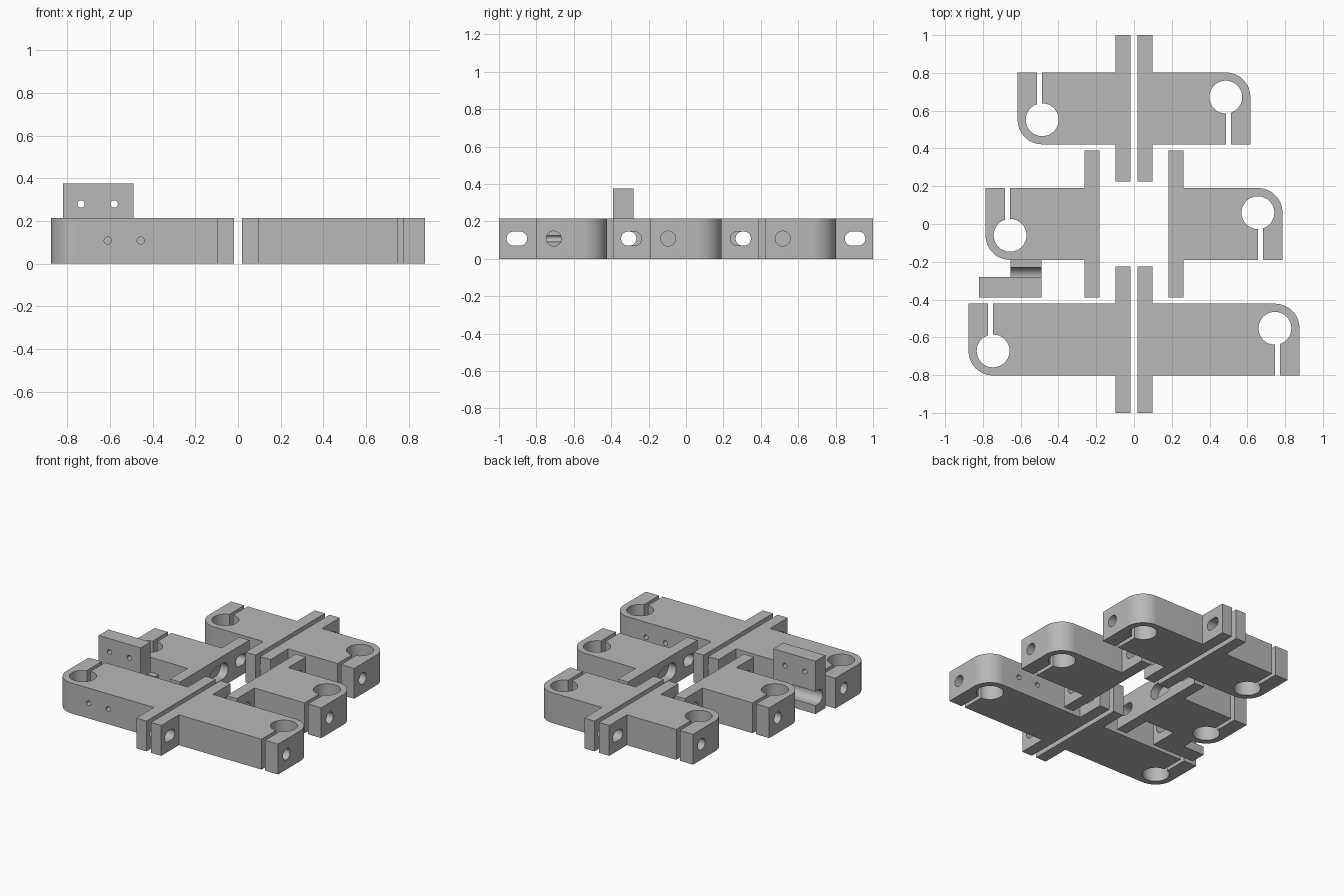
import bpy, bmesh, math
from mathutils import Matrix

if "Cube" in bpy.data.objects:
    bpy.data.objects.remove(bpy.data.objects["Cube"])

H = 0.215          # plate thickness
ZC = 0.108         # height of the cross holes

grey = bpy.data.materials.new("plain_grey")
grey.diffuse_color = (0.48, 0.48, 0.48, 1)
grey.use_nodes = True
grey.node_tree.nodes["Principled BSDF"].inputs["Base Color"].default_value = grey.diffuse_color


def arc(cx, cy, r, a0, a1, n):
    """Points on a circle arc, angles in degrees."""
    return [(cx + r * math.cos(math.radians(a0 + (a1 - a0) * i / n)),
             cy + r * math.sin(math.radians(a0 + (a1 - a0) * i / n))) for i in range(n + 1)]


def prism(name, pts, lo, hi, axis="z"):
    """Extrude a closed 2D outline along an axis (x: outline is y,z; y: outline is x,z)."""
    place = {"z": lambda u, v, w: (u, v, w),
             "x": lambda u, v, w: (w, u, v),
             "y": lambda u, v, w: (u, w, v)}[axis]
    bm = bmesh.new()
    a = [bm.verts.new(place(u, v, lo)) for u, v in pts]
    b = [bm.verts.new(place(u, v, hi)) for u, v in pts]
    bm.faces.new(a)
    bm.faces.new(b)
    n = len(pts)
    for i in range(n):
        bm.faces.new((a[i], a[(i + 1) % n], b[(i + 1) % n], b[i]))
    bmesh.ops.recalc_face_normals(bm, faces=bm.faces)
    me = bpy.data.meshes.new(name)
    bm.to_mesh(me)
    bm.free()
    me.materials.append(grey)
    ob = bpy.data.objects.new(name, me)
    bpy.context.collection.objects.link(ob)
    return ob


def stadium(cx, cy, half, r):
    """Rounded slot outline, long in the first direction."""
    return arc(cx + half - r, cy, r, -90, 90, 16) + arc(cx - half + r, cy, r, 90, 270, 16)


def circle(cx, cy, r):
    return arc(cx, cy, r, 0, 360, 32)[:-1]


def cut(ob, cutters):
    """Subtract the cutters, bake the result and drop the helpers."""
    for c in cutters:
        c.hide_render = True
        m = ob.modifiers.new("cut", "BOOLEAN")
        m.operation, m.solver, m.object = "DIFFERENCE", "EXACT", c
    dg = bpy.context.evaluated_depsgraph_get()
    me = bpy.data.meshes.new_from_object(ob.evaluated_get(dg))
    ob.modifiers.clear()
    ob.data = me
    for c in cutters:
        bpy.data.objects.remove(c)


def smooth(ob):
    bpy.ops.object.select_all(action="DESELECT")
    ob.select_set(True)
    bpy.context.view_layer.objects.active = ob
    bpy.ops.object.shade_smooth_by_angle(angle=math.radians(30))


def clamp_half(name, yc, x0, x1, xe, bore, side_holes=(), pocket=False):
    """T-shaped clamp arm with a keyhole rod socket, plus its half-turn twin."""
    hx, hy, r, gap = xe - 0.13, 0.06, 0.087, 0.027
    pts = [(x0, -0.388), (x1, -0.388), (x1, -0.19), (hx, -0.19)]
    pts += arc(hx, hy, r, -90, -360 - math.degrees(math.acos(gap / r)), 48)
    pts += [(hx + gap, -0.19), (xe, -0.19)]
    pts += arc(hx, hy, 0.13, 0, 90, 20)
    pts += [(x1, 0.19), (x1, 0.388), (x0, 0.388)]
    ob = prism(name + "_right", pts, 0, H)
    # flange bolt slots and the clamp screw bore
    cutters = [prism("slot_cutter", stadium(s * 0.292, ZC, 0.055, 0.038), x0 - 0.05, x1 + 0.05, "x")
               for s in (-1, 1)]
    cutters.append(prism("bore_cutter", circle(-0.095, ZC, 0.04), xe - bore, xe + 0.05, "x"))
    # grub screw holes in the side of the arm
    for x in side_holes:
        cutters.append(prism("grub_cutter", circle(x, ZC, 0.017), -0.14, 0.25, "y"))
    # recess in the inner flange face
    if pocket:
        cutters.append(prism("pocket_cutter", stadium(-0.05, ZC, 0.1, 0.055), x0 - 0.05, x0 + 0.06, "x"))
    cut(ob, cutters)
    ob.location = (0, yc, 0)
    smooth(ob)
    twin = bpy.data.objects.new(name + "_left", ob.data)
    twin.location = (0, yc, 0)
    twin.rotation_euler = (0, 0, math.pi)
    bpy.context.collection.objects.link(twin)


# three pairs of clamp arms
clamp_half("back_clamp", 0.612, 0.018, 0.098, 0.616, 0.27)
clamp_half("middle_clamp", 0.0, 0.183, 0.262, 0.786, 0.27, pocket=True)
clamp_half("front_clamp", -0.612, 0.018, 0.098, 0.876, 0.42, side_holes=(0.61, 0.456))

# hooked switch bracket: tall plate with a rounded channel and a short lip
profile = [(-0.39, 0), (-0.19, 0), (-0.19, 0.11)]
profile += arc(-0.28, 0.11, 0.05, 0, -90, 12)
profile += arc(-0.31, 0.11, 0.05, -90, -270, 24)
profile += [(-0.28, 0.16), (-0.28, 0.375), (-0.39, 0.375)]
bracket = prism("hook_bracket", profile, -0.82, -0.49, "x")
trim = prism("trim_cutter", [(-0.9, -0.28), (-0.655, -0.28), (-0.655, -0.1), (-0.9, -0.1)], -0.1, 0.5)
holes = [prism("hole_cutter", circle(x, 0.28, 0.017), -0.5, -0.2, "y") for x in (-0.735, -0.58)]
cut(bracket, [trim] + holes)
smooth(bracket)
